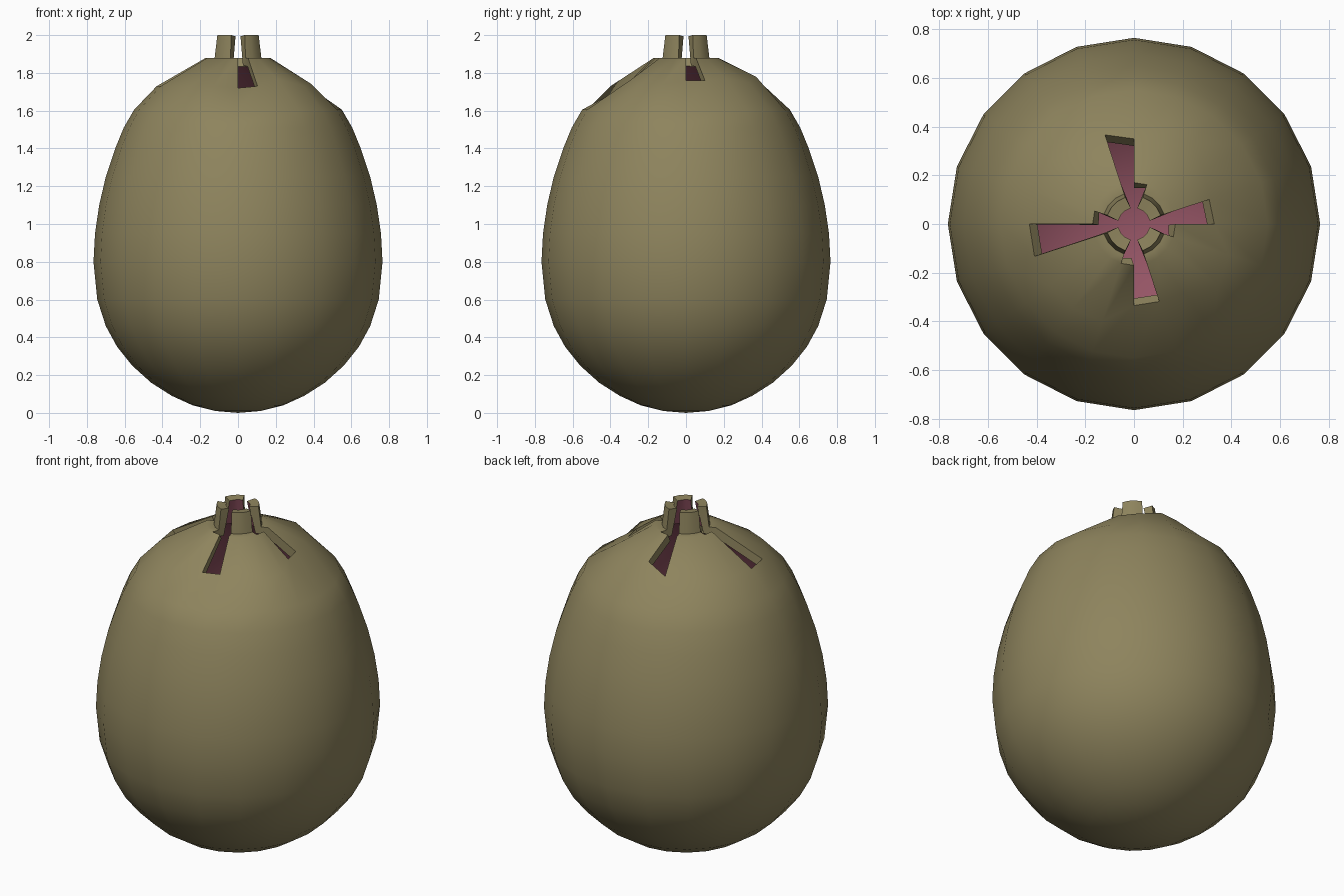
import bpy, bmesh
from math import cos, sin, pi

if "Cube" in bpy.data.objects:
    bpy.data.objects.remove(bpy.data.objects["Cube"])

N = 20  # sides of the shell


def material(name, rgb):
    m = bpy.data.materials.new(name)
    m.diffuse_color = (*rgb, 1)
    m.use_nodes = True
    m.node_tree.nodes["Principled BSDF"].inputs["Base Color"].default_value = m.diffuse_color
    return m


olive = material("olive_skin", (0.27, 0.23, 0.11))
pink = material("pink_lining", (0.30, 0.09, 0.13))

# Shell profile (radius, height), bottom to top
profile = [(0.12, 0.01), (0.24, 0.04), (0.35, 0.09), (0.46, 0.16), (0.56, 0.25),
           (0.64, 0.35), (0.70, 0.46), (0.745, 0.60), (0.765, 0.80), (0.757, 0.95),
           (0.735, 1.10), (0.70, 1.25), (0.65, 1.40), (0.605, 1.51), (0.55, 1.605),
           (0.43, 1.73), (0.17, 1.88), (0.13, 1.88), (0.115, 2.0)]
SHOULDER = 15  # ring where the four slits end

# Dents of the shoulder ring around the slits: column -> (radius, height)
dents = {0: (0.33, 1.76), 1: (0.325, 1.76), 2: (0.36, 1.77), 19: (0.41, 1.74),
         3: (0.41, 1.75), 4: (0.39, 1.78), 5: (0.35, 1.79), 6: (0.385, 1.74), 7: (0.38, 1.76),
         14: (0.42, 1.73), 15: (0.335, 1.72), 16: (0.335, 1.73), 17: (0.35, 1.77)}

bm = bmesh.new()
rings = []
for i, (r, z) in enumerate(profile):
    ring = []
    for c in range(N):
        rr, zz = dents.get(c, (r, z)) if i == SHOULDER else (r, z)
        a = 2 * pi * c / N
        ring.append(bm.verts.new((rr * cos(a), rr * sin(a), zz)))
    rings.append(ring)

# Closed bottom
pole = bm.verts.new((0, 0, 0))
for c in range(N):
    bm.faces.new((pole, rings[0][(c + 1) % N], rings[0][c]))

# Walls: one column in five is left open as a slit, lips are three columns wide
for i in range(len(rings) - 1):
    for c in range(N):
        k = c % 5
        if (i >= SHOULDER and k == 0) or (i >= SHOULDER + 1 and k == 4):
            continue
        d = (c + 1) % N
        bm.faces.new((rings[i][c], rings[i][d], rings[i + 1][d], rings[i + 1][c]))
bmesh.ops.delete(bm, geom=[v for v in bm.verts if not v.link_faces], context='VERTS')

mesh = bpy.data.meshes.new("egg_shell")
bm.to_mesh(mesh)
bm.free()
shell = bpy.data.objects.new("egg_shell", mesh)
bpy.context.collection.objects.link(shell)
mesh.materials.append(olive)
mesh.materials.append(pink)

# Shell thickness with a pink inside
sol = shell.modifiers.new("thickness", 'SOLIDIFY')
sol.thickness = 0.05
sol.offset = -1
sol.material_offset = 1
sol.material_offset_rim = 0

bpy.context.view_layer.objects.active = shell
shell.select_set(True)
bpy.ops.object.modifier_apply(modifier="thickness")
bpy.ops.object.shade_smooth_by_angle(angle=0.7)
